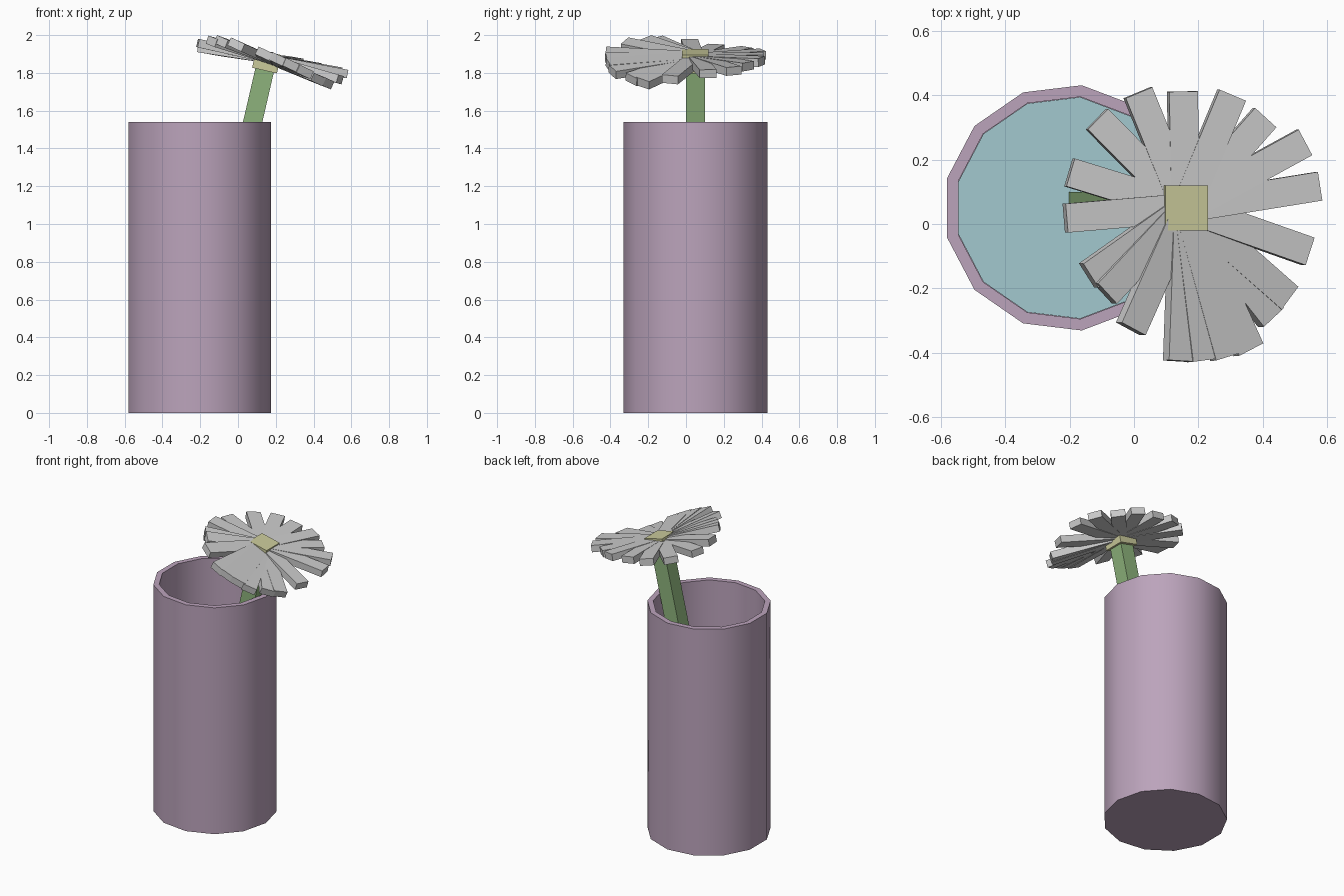
import bpy, bmesh, math
from mathutils import Vector, Matrix

if "Cube" in bpy.data.objects:
    bpy.data.objects.remove(bpy.data.objects["Cube"])


def material(name, rgb):
    m = bpy.data.materials.new(name)
    m.diffuse_color = (*rgb, 1)
    m.use_nodes = True
    m.node_tree.nodes["Principled BSDF"].inputs["Base Color"].default_value = m.diffuse_color
    return m


def finish(name, bm, mat=None):
    bmesh.ops.recalc_face_normals(bm, faces=bm.faces)
    me = bpy.data.meshes.new(name)
    bm.to_mesh(me)
    bm.free()
    ob = bpy.data.objects.new(name, me)
    bpy.context.collection.objects.link(ob)
    if mat:
        me.materials.append(mat)
    return ob


def lathe(name, profile, centre, sides, mat):
    """Stack of polygon rings, capped at both ends of the profile."""
    bm = bmesh.new()
    rings = []
    for r, z in profile:
        rings.append([bm.verts.new((centre[0] + r * math.cos(math.tau * i / sides),
                                    centre[1] + r * math.sin(math.tau * i / sides), z))
                      for i in range(sides)])
    for a, b in zip(rings, rings[1:]):
        for i in range(sides):
            j = (i + 1) % sides
            bm.faces.new((a[i], a[j], b[j], b[i]))
    bm.faces.new(rings[0])
    bm.faces.new(rings[-1])
    ob = finish(name, bm, mat)
    bpy.ops.object.select_all(action='DESELECT')
    ob.select_set(True)
    bpy.context.view_layer.objects.active = ob
    bpy.ops.object.shade_smooth_by_angle(angle=math.radians(30))
    return ob


def beam(name, start, end, side, width, thick, mat=None):
    """Box running from start to end; side sets the width direction."""
    start, end = Vector(start), Vector(end)
    x = (end - start).normalized()
    z = x.cross(Vector(side)).normalized()
    y = z.cross(x)
    m = Matrix((x, y, z)).transposed().to_4x4()
    m.translation = (start + end) / 2
    size = Matrix.Diagonal(((end - start).length, width, thick, 1))
    bm = bmesh.new()
    bmesh.ops.create_cube(bm, size=1, matrix=m @ size)
    return finish(name, bm, mat)


purple = material("vase_purple", (0.50, 0.37, 0.50))
teal = material("water_teal", (0.36, 0.58, 0.62))
green = material("stem_green", (0.27, 0.45, 0.20))
yellow = material("centre_yellow", (0.60, 0.60, 0.33))

# Thirteen-sided hollow vase and the water inside it
axis = (-0.208, 0.05)
lathe("vase", [(0.383, 0), (0.383, 1.54), (0.347, 1.54), (0.347, 0.04)], axis, 13, purple)
lathe("water", [(0.346, 0.041), (0.346, 0.55)], axis, 13, teal)

# Leaning square stem and flower centre
lean = Vector((math.sin(math.radians(13)), 0, math.cos(math.radians(13))))
top = Vector((0.163, 0.05, 1.91))
beam("stem", top - lean * 1.87, top - lean * 0.06, (0, 1, 0), 0.1, 0.1, green)
beam("flower_centre", top - lean * 0.1, top, (0, 1, 0), 0.14, 0.135, yellow)

# Petal tips (x, y, z); the front ones are rolled more steeply
hub = Vector((0.157, 0.05, 1.875))
tips = [
    (0.012, 0.407, 1.90), (0.15, 0.411, 1.88), (0.303, 0.40, 1.86),
    (0.405, 0.33, 1.835), (0.528, 0.253, 1.81), (0.573, 0.117, 1.795),
    (0.54, -0.085, 1.765), (0.475, -0.23, 1.745), (0.425, -0.29, 1.765),
    (0.355, -0.39, 1.805), (0.285, -0.412, 1.84), (0.215, -0.423, 1.87),
    (0.14, -0.425, 1.90), (-0.01, -0.325, 1.95), (-0.09, -0.215, 1.966),
    (-0.14, -0.16, 1.967), (-0.213, 0.018, 1.958), (-0.2, 0.16, 1.93),
    (-0.115, 0.325, 1.915),
]
for n, tip in enumerate(tips, 1):
    d = Vector(tip) - hub
    roll = -0.17 - 0.3 * min(1, max(0, -d.y / 0.3))
    beam(f"petal_{n:02d}", hub, tip, (-d.y, d.x, -d.y * roll), 0.09, 0.045)
